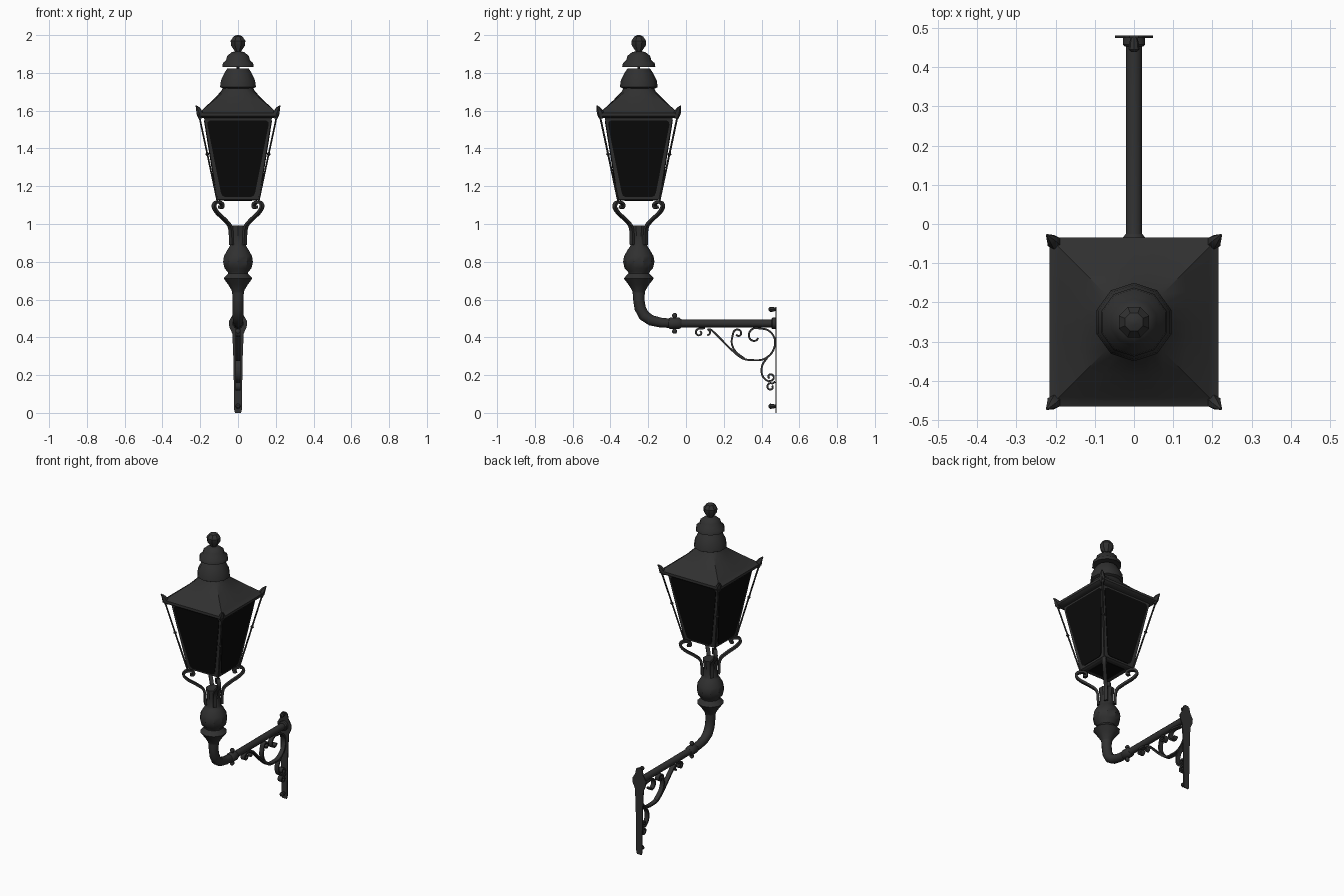
import bpy, bmesh, math
from mathutils import Vector, Matrix

if "Cube" in bpy.data.objects:
    bpy.data.objects.remove(bpy.data.objects["Cube"])

CY = -0.25                      # y of the lantern axis
def material(name, c):
    m = bpy.data.materials.new(name)
    m.diffuse_color = (*c, 1)
    m.use_nodes = True
    m.node_tree.nodes["Principled BSDF"].inputs["Base Color"].default_value = m.diffuse_color
    return m
METAL = material("dark_iron", (0.03, 0.03, 0.03))
GLASS = material("black_glass", (0.003, 0.003, 0.003))

def finish(name, bm, mat=METAL, angle=40, move=(0, 0, 0)):
    bmesh.ops.recalc_face_normals(bm, faces=bm.faces)
    bmesh.ops.translate(bm, verts=bm.verts, vec=move)
    me = bpy.data.meshes.new(name)
    bm.to_mesh(me)
    bm.free()
    ob = bpy.data.objects.new(name, me)
    bpy.context.collection.objects.link(ob)
    me.materials.append(mat)
    bpy.ops.object.select_all(action='DESELECT')
    ob.select_set(True)
    bpy.context.view_layer.objects.active = ob
    bpy.ops.object.shade_smooth_by_angle(angle=math.radians(angle))
    return ob

def loft(bm, rings, cap=True):
    loops = [[bm.verts.new(p) for p in r] for r in rings]
    n = len(loops[0])
    for a, b in zip(loops, loops[1:]):
        for i in range(n):
            bm.faces.new((a[i], a[(i + 1) % n], b[(i + 1) % n], b[i]))
    if cap:
        bm.faces.new(loops[0])
        bm.faces.new(loops[-1])

def circle(r, z, n):
    return [Vector((r * math.cos(2 * math.pi * (i + .5) / n),
                    r * math.sin(2 * math.pi * (i + .5) / n), z)) for i in range(n)]

def lathe(name, prof, n=10, angle=40):
    bm = bmesh.new()
    loft(bm, [circle(r, z, n) for r, z in prof])
    return finish(name, bm, angle=angle, move=(0, CY, 0))

def tube(bm, pts, radii, n=8):
    # round sweep along a path of points
    pts = [Vector(p) for p in pts]
    rings = []
    for i, p in enumerate(pts):
        d = (pts[min(i + 1, len(pts) - 1)] - pts[max(i - 1, 0)]).normalized()
        ref = Vector((1, 0, 0)) if abs(d.x) < .8 else Vector((0, 1, 0))
        u = d.cross(ref).normalized()
        v = d.cross(u)
        rings.append([p + radii[i] * (math.cos(2 * math.pi * k / n) * u +
                                      math.sin(2 * math.pi * k / n) * v) for k in range(n)])
    loft(bm, rings)

def smooth(pts, steps=4):
    # Catmull-Rom through 2D points
    p = [Vector(q) for q in pts]
    p = [2 * p[0] - p[1]] + p + [2 * p[-1] - p[-2]]
    out = []
    for i in range(1, len(p) - 2):
        a, b, c, d = p[i - 1:i + 3]
        for s in range(steps):
            t = s / steps
            out.append(.5 * (2 * b + (c - a) * t + (2 * a - 5 * b + 4 * c - d) * t * t
                             + (3 * b - a - 3 * c + d) * t ** 3))
    return out + [p[-2]]

def strip(bm, pts, w, t, rot=None, move=(0, 0, 0)):
    # flat iron bar following a path in the yz plane, w wide in x, t thick
    pts = smooth(pts)
    rings = []
    for i, p in enumerate(pts):
        d = (pts[min(i + 1, len(pts) - 1)] - pts[max(i - 1, 0)]).normalized()
        nrm = Vector((-d.y, d.x)) * t / 2
        ring = [Vector((sx * w / 2, *(p + s * nrm))) for sx, s in ((-1, -1), (1, -1), (1, 1), (-1, 1))]
        rings.append([(rot @ q if rot else q) + Vector(move) for q in ring])
    loft(bm, rings)

def spiral(cy, cz, r0, r1, a0, a1, n=9):
    return [(cy + (r0 + (r1 - r0) * i / n) * math.cos(math.radians(a0 + (a1 - a0) * i / n)),
             cz + (r0 + (r1 - r0) * i / n) * math.sin(math.radians(a0 + (a1 - a0) * i / n)))
            for i in range(n + 1)]

# finial, vent caps and baluster
lathe("finial", [(.015, 1.89), (.018, 1.915), (.04, 1.945), (.042, 1.97), (.025, 1.993), (.008, 2.0)], 8, 30)
lathe("upper_vent_cap", [(.07, 1.835), (.088, 1.83), (.084, 1.852), (.066, 1.868), (.06, 1.89),
                         (.035, 1.91), (.012, 1.915)])
lathe("vent_spindle", [(.008, 1.8), (.008, 1.85)], 8)
lathe("lower_vent_cap", [(.08, 1.715), (.1, 1.725), (.095, 1.76), (.075, 1.8), (.06, 1.823), (.02, 1.824)])
lathe("baluster", [(.03, .63), (.036, .65), (.055, .68), (.08, .712), (.055, .738), (.056, .745),
                   (.075, .765), (.083, .80), (.078, .83), (.056, .868), (.05, .875), (.045, .885),
                   (.04, .94), (.047, .985), (.047, .992)], 10, 35)

# roof: square eave blending into a round top
def blend_ring(half, k, z, n=24):
    out = []
    for i in range(n):
        a = 2 * math.pi * i / n + math.pi / 4
        c, s = math.cos(a), math.sin(a)
        sq = 1 / max(abs(c), abs(s))
        r = half * (sq * (1 - k) + k)
        out.append(Vector((r * c, r * s, z)))
    return out
bm = bmesh.new()
loft(bm, [blend_ring(h, k, z) for h, k, z in
          ((.19, 0, 1.56), (.207, 0, 1.565), (.215, 0, 1.572), (.215, 0, 1.588), (.205, 0, 1.592),
           (.192, .02, 1.602), (.135, .2, 1.655), (.09, .7, 1.702), (.075, 1, 1.73))])
finish("roof", bm, angle=30, move=(0, CY, 0))

# lantern body
BZ, TZ, BH, TH = 1.125, 1.565, .11, .18
bm = bmesh.new()
loft(bm, [[Vector((sx * h, sy * h, z)) for sx, sy in ((-1, -1), (1, -1), (1, 1), (-1, 1))]
          for h, z in ((BH - .012, BZ), (BH, BZ + .006), (TH, TZ))])
finish("lantern_frame", bm, angle=20, move=(0, CY, 0))

# glass panes with clipped corners, just proud of each wall, plus one underneath
bm = bmesh.new()
half = [(.068, 1.142), (.084, 1.15), (.091, 1.168), (.162, 1.525), (.16, 1.54), (.146, 1.549)]
outline = half + [(-x, z) for x, z in reversed(half)]
for k in range(4):
    rot = Matrix.Rotation(k * math.pi / 2, 3, 'Z')
    rings = []
    for off in (-.002, .003):
        rings.append([rot @ Vector((x, -(BH + (TH - BH) * (z - BZ) / (TZ - BZ)) - off, z))
                      for x, z in outline])
    loft(bm, rings)
loft(bm, [[Vector((sx * .075, sy * .075, z)) for sx, sy in ((-1, -1), (1, -1), (1, 1), (-1, 1))]
          for z in (1.122, 1.128)])
finish("glass_panes", bm, GLASS, 20, (0, CY, 0))

# corner details: horns, rods with beads, scrolled support arms
horns, rods, arms = bmesh.new(), bmesh.new(), bmesh.new()
arm_path = [(.035, .89), (.04, .98), (.068, 1.02), (.108, 1.058), (.127, 1.09), (.12, 1.112),
            (.1, 1.116), (.084, 1.104), (.086, 1.088), (.098, 1.09)]
for k in range(4):
    rot = Matrix.Rotation(k * math.pi / 2, 3, 'Z')
    tube(horns, [rot @ Vector((d, d, z)) for d, z in ((.198, 1.56), (.204, 1.59), (.212, 1.61), (.222, 1.626))],
         [.013, .019, .012, .003], 6)
    tube(rods, [rot @ Vector((d, d, z)) for d, z in ((.205, 1.57), (.108, 1.115))], [.005, .005], 6)
    tube(rods, [rot @ Vector((d, d, z)) for d, z in ((.1645, 1.38), (.1625, 1.37), (.1604, 1.36))],
         [.004, .011, .004], 6)
    strip(arms, [(x * 1.414, z) for x, z in arm_path], .022, .014,
          Matrix.Rotation(math.pi / 4 + k * math.pi / 2, 3, 'Z'))
finish("roof_horns", horns, move=(0, CY, 0))
finish("corner_rods", rods, move=(0, CY, 0))
finish("support_arms", arms, move=(0, CY, 0))

# swan-neck and horizontal pipe
bm = bmesh.new()
path = [(CY, .66), (-.25, .60), (-.243, .555), (-.222, .515), (-.185, .49), (-.13, .477), (-.06, .474),
        (-.05, .474), (.47, .474)]
tube(bm, [(0, y, z) for y, z in path], [.034, .03, .03, .03, .028, .026, .024, .021, .021], 10)
finish("pipe", bm)

# collar, its clamp bolt and the wall flange
bm = bmesh.new()
tube(bm, [(0, y, .474) for y in (-.095, -.085, -.035, -.025)], [.022, .03, .03, .022], 10)
tube(bm, [(0, -.06, z) for z in (.42, .427, .437, .443, .505, .511, .521, .528)],
     [.007, .013, .013, .008, .008, .013, .013, .007], 8)
tube(bm, [(0, y, .474) for y in (.452, .458, .476)], [.024, .03, .03], 10)
finish("collar_and_flange", bm)

# wall plate
bm = bmesh.new()
side = [(.016, 0), (.021, .02), (.021, .1), (.025, .3), (.03, .42), (.046, .455), (.048, .485),
        (.028, .52), (.022, .55), (.012, .56)]
outline = side + [(-x, z) for x, z in reversed(side)]
loft(bm, [[Vector((x, y, z)) for x, z in outline] for y in (.474, .48)])
finish("wall_plate", bm, angle=20)
bm = bmesh.new()
for z in (.035, .548):
    tube(bm, [(0, y, z) for y in (.438, .445, .463, .476)], [.007, .014, .012, .008], 8)
finish("wall_bolts", bm)

# wrought iron scrolls under the pipe
bm = bmesh.new()
W = .028
for pts in (
    # diagonal brace with a curl at each end
    spiral(.112, .422, .008, .024, -90, 130)[:8][::1] + [(.135, .438), (.18, .395), (.24, .335), (.30, .288),
        (.36, .279), (.41, .284), (.452, .315), (.472, .365), (.462, .41), (.43, .44)]
        + spiral(.367, .405, .048, .016, 60, 330),
    # middle curl
    [(.31, .287), (.262, .325), (.242, .37), (.248, .415)] + spiral(.275, .42, .024, .01, 150, -150),
    # small front curl
    [(.1, .448), (.075, .447)] + spiral(.07, .425, .02, .009, 110, 420),
    # lower curl
    [(.43, .292), (.405, .255), (.4, .215), (.412, .185), (.435, .168)] + spiral(.447, .19, .021, .009, -100, 240),
    [(.472, .165)] + spiral(.448, .138, .021, .01, 60, 400),
):
    strip(bm, pts, W, .01)
finish("bracket_scrolls", bm)
